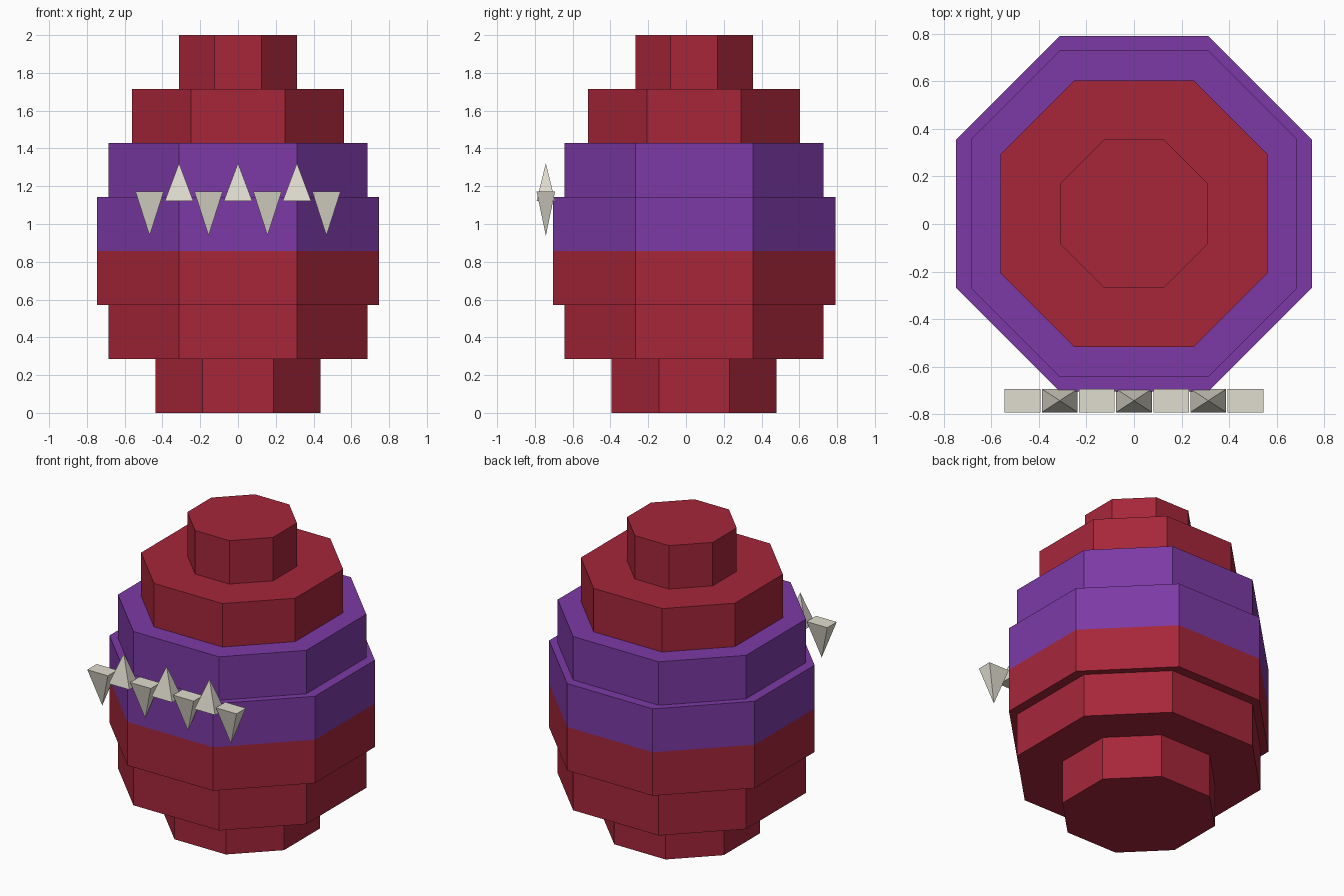
import bpy
import bmesh

if "Cube" in bpy.data.objects:
    bpy.data.objects.remove(bpy.data.objects["Cube"])


def material(name, rgb):
    m = bpy.data.materials.new(name)
    lin = [((c / 255 + 0.055) / 1.055) ** 2.4 for c in rgb]
    m.diffuse_color = (*lin, 1)
    m.use_nodes = True
    m.node_tree.nodes["Principled BSDF"].inputs["Base Color"].default_value = m.diffuse_color
    return m


RED = material("red", (166, 38, 58))
PURPLE = material("purple", (124, 58, 166))
IVORY = material("ivory", (224, 220, 207))

U = 0.0623          # grid unit of the octagon outlines
H = 2 / 7           # layer height
BODY_Y = 0.043


def finish(name, bm, mats):
    bmesh.ops.recalc_face_normals(bm, faces=bm.faces)
    mesh = bpy.data.meshes.new(name)
    bm.to_mesh(mesh)
    bm.free()
    for m in mats:
        mesh.materials.append(m)
    obj = bpy.data.objects.new(name, mesh)
    bpy.context.collection.objects.link(obj)
    return obj


def octagon(bm, a, b, z):
    a, b = a * U, b * U
    pts = [(a, -b), (a, b), (b, a), (-b, a), (-a, b), (-a, -b), (-b, -a), (b, -a)]
    return [bm.verts.new((x, y + BODY_Y, z)) for x, y in pts]


# Stepped body: (half width, half flat side, material) per layer, bottom to top
layers = [(7, 3, 0), (11, 5, 0), (12, 5, 0), (12, 5, 1), (11, 5, 1), (9, 4, 0), (5, 2, 0)]
bm = bmesh.new()
rings = []
for i, (a, b, mat) in enumerate(layers):
    if i == 0 or (a, b) != layers[i - 1][:2]:
        rings.append((octagon(bm, a, b, i * H), mat, a))
    rings.append((octagon(bm, a, b, (i + 1) * H), mat, a))
bm.faces.new(rings[0][0])
bm.faces.new(rings[-1][0])
for (r0, m0, a0), (r1, m1, a1) in zip(rings, rings[1:]):
    for k in range(8):
        j = (k + 1) % 8
        quad = [r0[k], r0[j], r1[j], r1[k]]
        # the 11/5 and 12/5 outlines share no corners, so every step is a full ring
        f = bm.faces.new(quad)
        f.material_index = m0 if a1 < a0 else m1   # ledges match the wider layer
finish("stepped_body", bm, [RED, PURPLE])


# Row of floating pyramid teeth in front of the body
def tooth(name, x, base_z, tip_z):
    bm = bmesh.new()
    y, hx, hy = -0.742, 0.075, 0.049
    base = [bm.verts.new((x + sx * hx, y + sy * hy, base_z))
            for sx, sy in ((-1, -1), (1, -1), (1, 1), (-1, 1))]
    tip = bm.verts.new((x, y, tip_z))
    bm.faces.new(base)
    for k in range(4):
        bm.faces.new((base[k], base[(k + 1) % 4], tip))
    finish(name, bm, [IVORY])


for i in range(-3, 4):
    if i % 2:
        tooth(f"upper_tooth_{i + 4}", i * 0.156, 1.172, 0.938)
    else:
        tooth(f"lower_tooth_{i + 4}", i * 0.156, 1.122, 1.322)
